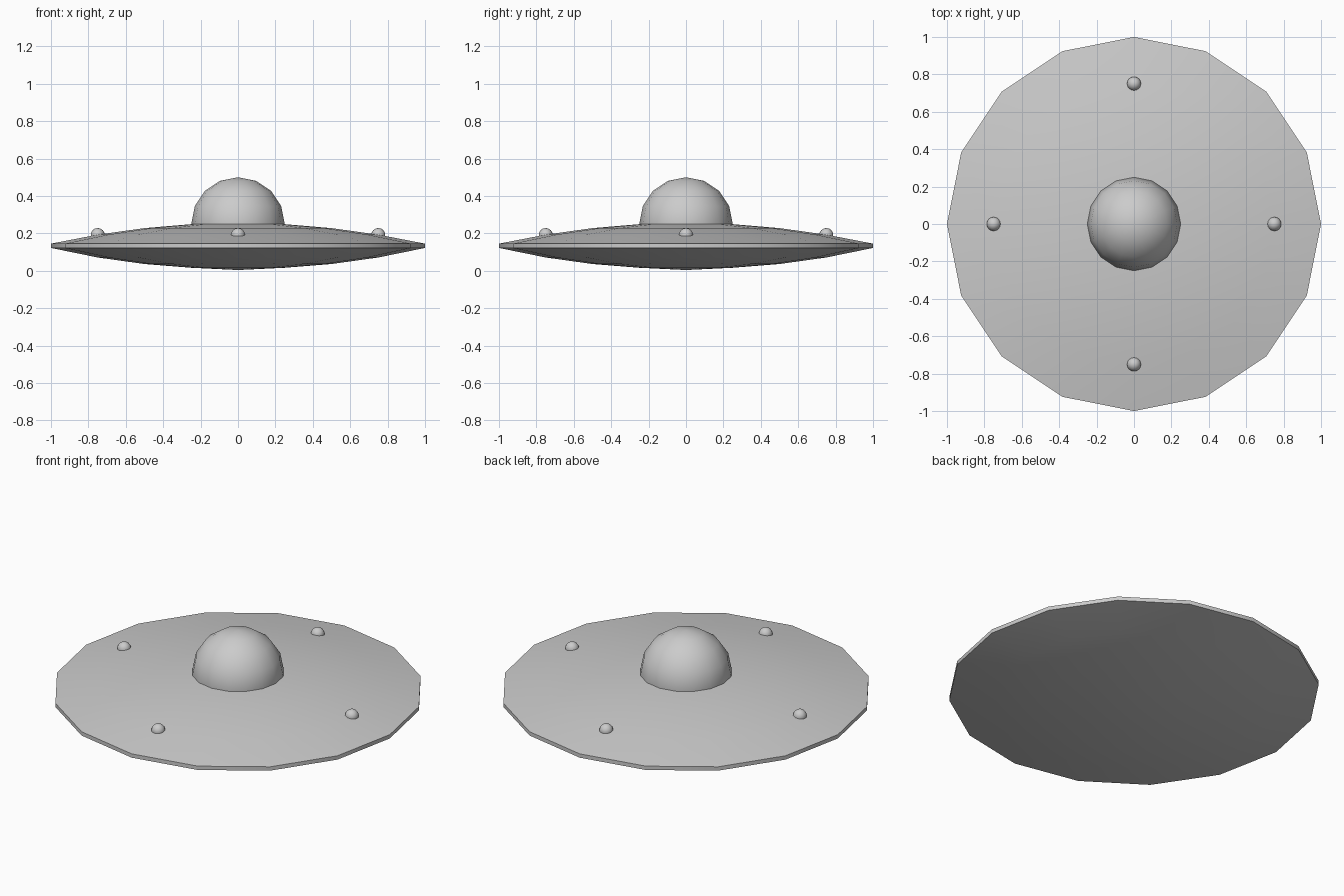
import bpy
import bmesh
import math
from mathutils import Vector

cube = bpy.data.objects.get("Cube")
if cube:
    bpy.data.objects.remove(cube, do_unlink=True)

SIDES = 16

# One plain grey for every part
grey = bpy.data.materials.new("plain grey")
grey.use_nodes = True
colour = (0.6, 0.6, 0.6, 1)
grey.diffuse_color = colour
grey.node_tree.nodes["Principled BSDF"].inputs["Base Color"].default_value = colour


def finish(name, bm, location=(0, 0, 0)):
    """Turn a bmesh into a smooth-shaded grey object."""
    bmesh.ops.recalc_face_normals(bm, faces=bm.faces[:])
    mesh = bpy.data.meshes.new(name)
    bm.to_mesh(mesh)
    bm.free()
    mesh.materials.append(grey)
    obj = bpy.data.objects.new(name, mesh)
    obj.location = location
    bpy.context.collection.objects.link(obj)
    bpy.ops.object.select_all(action="DESELECT")
    obj.select_set(True)
    bpy.context.view_layer.objects.active = obj
    bpy.ops.object.shade_smooth_by_angle(angle=math.radians(35))
    return obj


def lathe(name, profile):
    """Spin a radius/height profile about z."""
    bm = bmesh.new()
    verts = [bm.verts.new((r, 0, z)) for r, z in profile]
    edges = [bm.edges.new(pair) for pair in zip(verts, verts[1:])]
    bmesh.ops.spin(bm, geom=verts + edges, cent=(0, 0, 0), axis=(0, 0, 1),
                   angle=math.tau, steps=SIDES, use_merge=True)
    bmesh.ops.remove_doubles(bm, verts=bm.verts[:], dist=0.0005)
    return finish(name, bm)


def ball(name, radius, location):
    """Upper half of a ball, with a little skirt sunk into the hull."""
    bm = bmesh.new()
    bmesh.ops.create_uvsphere(bm, u_segments=SIDES, v_segments=8, radius=radius)
    low = [v for v in bm.verts if v.co.z < -radius * 0.5]
    bmesh.ops.delete(bm, geom=low, context="VERTS")
    return finish(name, bm, location)


# Lens-shaped hull with a thin upright rim
lathe("saucer_hull", [(0, 0.004), (0.25, 0.016), (0.5, 0.036), (0.75, 0.071),
                      (1, 0.122), (1, 0.145),
                      (0.75, 0.193), (0.5, 0.228), (0.25, 0.249), (0, 0.255)])

# Cabin dome
ball("cabin_dome", 0.25, (0, 0, 0.25))

# Four lamps around the deck
for i, side in enumerate(("left", "back", "right", "front")):
    a = i * math.pi / 2
    ball(side + "_lamp", 0.0375, Vector((0.75 * math.cos(a), 0.75 * math.sin(a), 0.191)))
